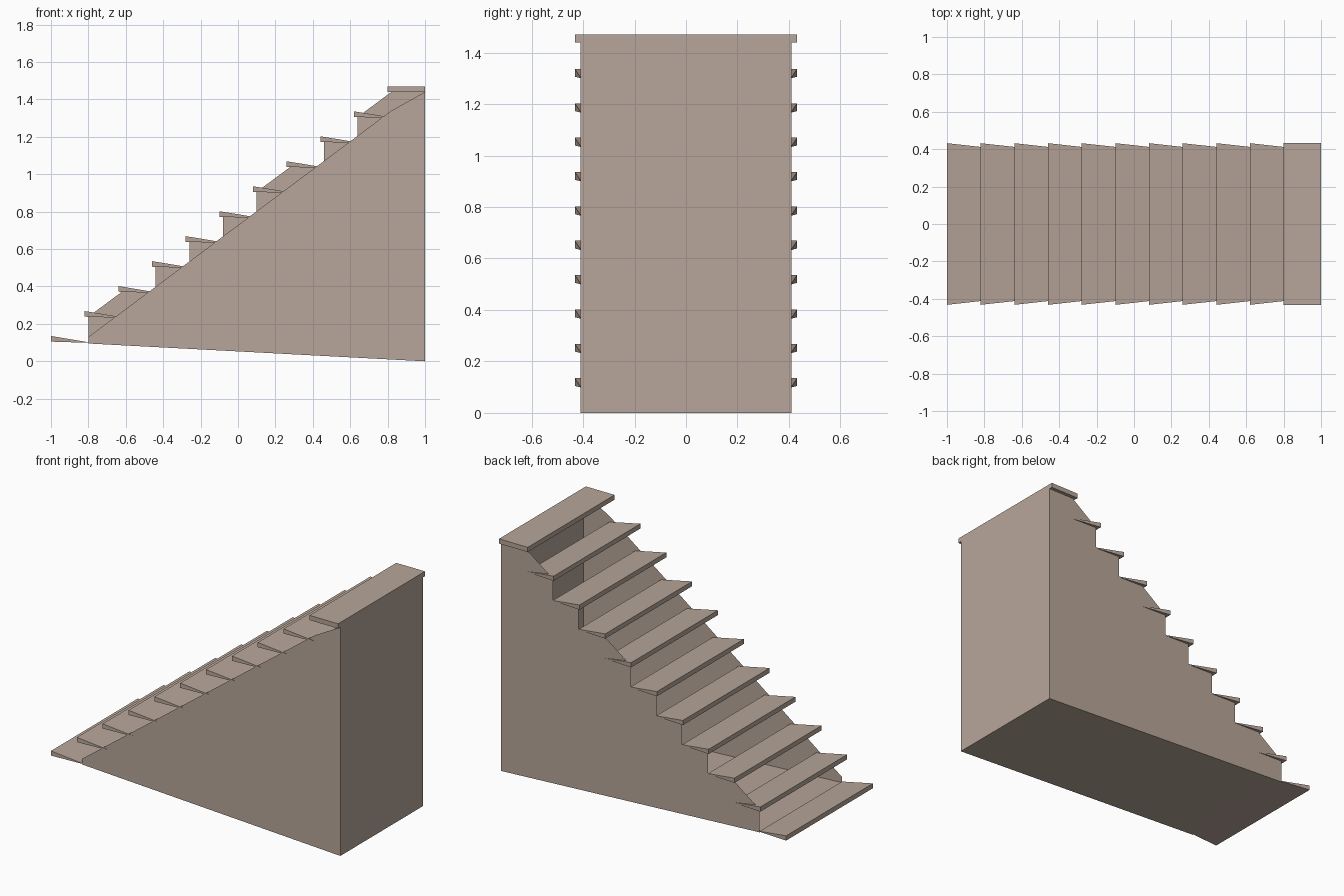
import bpy, bmesh

if "Cube" in bpy.data.objects:
    bpy.data.objects.remove(bpy.data.objects["Cube"])

STEPS, RUN, RISE = 11, 0.18, 0.1335
HALF, OVERHANG = 0.41, 0.432

stone = bpy.data.materials.new("warm_stone")
stone.diffuse_color = (0.475, 0.38, 0.32, 1)
stone.use_nodes = True
stone.node_tree.nodes["Principled BSDF"].inputs["Base Color"].default_value = stone.diffuse_color


def make(name, faces):
    """Build an object from polygons given as corner lists."""
    bm = bmesh.new()
    for corners in faces:
        bm.faces.new([bm.verts.new(c) for c in corners])
    bmesh.ops.remove_doubles(bm, verts=bm.verts, dist=0.0005)
    bmesh.ops.recalc_face_normals(bm, faces=bm.faces)
    mesh = bpy.data.meshes.new(name)
    bm.to_mesh(mesh)
    bm.free()
    mesh.materials.append(stone)
    obj = bpy.data.objects.new(name, mesh)
    bpy.context.collection.objects.link(obj)
    return obj


def wall(profile, y):
    return [(x, y, z) for x, z in profile]


# Front wall: straight sloping top edge under the treads
front = [(-0.8, 0.095), (1, 0), (1, 1.44), (0.82, 1.34), (-0.8, 0.13)]

# Rear wall: stepped top edge, with a few notches bridged diagonally
rear = [(-0.8, 0.095), (1, 0), (1, 1.44)]
bridged = {1, 6, 9}
for i in reversed(range(STEPS - 1)):
    x, z = -0.8 + RUN * i, 0.105 + RISE * i
    rear.append((x, z + RISE))
    if i not in bridged and i > 0:
        rear.append((x, z))

# Hollow shell: two side walls, upright end and sloping underside
make("stair_shell", [
    wall(front, -HALF),
    wall(rear, HALF),
    [(1, -HALF, 0), (1, HALF, 0), (1, HALF, 1.44), (1, -HALF, 1.44)],
    [(-0.8, -HALF, 0.095), (1, -HALF, 0), (1, HALF, 0), (-0.8, HALF, 0.095)],
])

# Treads: wedges tapering to a thin back edge; the top one is a full slab
for i in range(STEPS):
    x, z = -1 + RUN * i, 0.105 + RISE * i
    last = i == STEPS - 1
    back_y = OVERHANG if last else HALF
    back_top = z + 0.03 if last else z - 0.003
    a, b = OVERHANG, back_y
    n0, n1, n2, n3 = [(x, -a, z), (x, a, z), (x, a, z + 0.03), (x, -a, z + 0.03)]
    xb = x + 0.2
    k0, k1, k2, k3 = [(xb, -b, z - 0.006 * (not last)), (xb, b, z - 0.006 * (not last)),
                      (xb, b, back_top), (xb, -b, back_top)]
    make(f"tread_{i + 1}", [
        [n0, n1, n2, n3], [k0, k1, k2, k3], [n0, n1, k1, k0],
        [n3, n2, k2, k3], [n0, n3, k3, k0], [n1, n2, k2, k1]])
